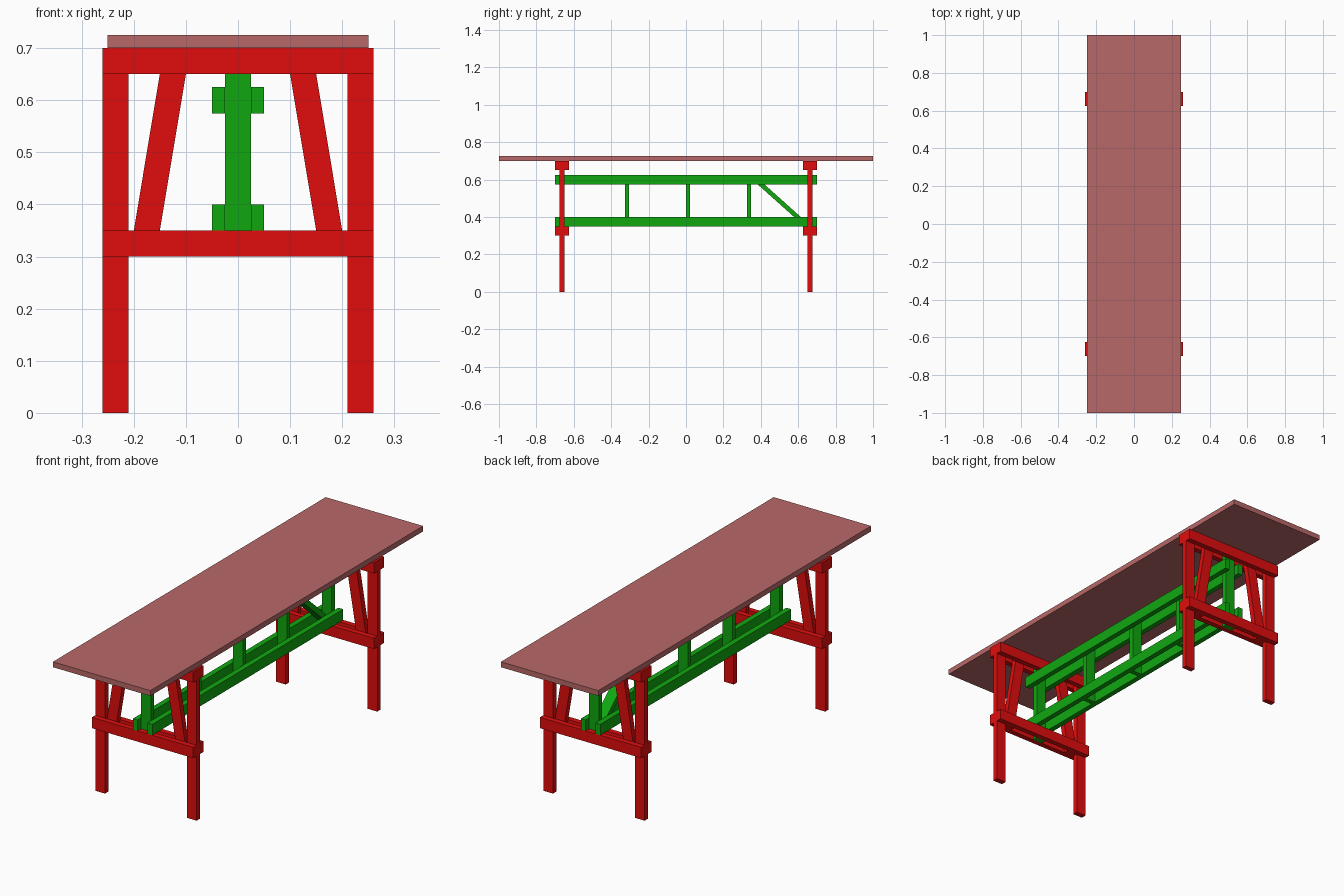
import bpy

if "Cube" in bpy.data.objects:
    bpy.data.objects.remove(bpy.data.objects["Cube"])

def material(name, rgb):
    m = bpy.data.materials.new(name)
    m.diffuse_color = (*rgb, 1)
    m.use_nodes = True
    m.node_tree.nodes["Principled BSDF"].inputs["Base Color"].default_value = m.diffuse_color
    return m

RED = material("red_paint", (0.75, 0.004, 0.004))
GREEN = material("green_paint", (0.005, 0.39, 0.005))
TOP = material("top_finish", (0.48, 0.14, 0.14))

def prism(name, a, b, mat):
    """Solid between two matching four-point outlines."""
    faces = [(3, 2, 1, 0), (4, 5, 6, 7)]
    faces += [(i, (i + 1) % 4, (i + 1) % 4 + 4, i + 4) for i in range(4)]
    me = bpy.data.meshes.new(name)
    me.from_pydata(a + b, [], faces)
    me.materials.append(mat)
    ob = bpy.data.objects.new(name, me)
    bpy.context.collection.objects.link(ob)
    return ob

def box(name, x, y, z, mat):
    rect = lambda h: [(x[0], y[0], h), (x[1], y[0], h), (x[1], y[1], h), (x[0], y[1], h)]
    return prism(name, rect(z[0]), rect(z[1]), mat)

def span(side, near, far):
    return sorted((side * near, side * far))

# Table top
box("table_top", (-0.25, 0.25), (-1, 1), (0.70, 0.725), TOP)

for end, label in ((-1, "front"), (1, "back")):
    mid = span(end, 0.65, 0.675)
    # Paired cross planks clamping the legs
    for z, level in ((0.30, "lower"), (0.65, "upper")):
        for y0, face in ((0.625, "inner"), (0.675, "outer")):
            box(f"{label}_{level}_{face}_cross_plank", (-0.26, 0.26),
                span(end, y0, y0 + 0.025), (z, z + 0.05), RED)
    for s, side in ((-1, "left"), (1, "right")):
        # Legs
        box(f"{label}_{side}_leg", span(s, 0.21, 0.26), mid, (0, 0.70), RED)
        # Slanted braces, ends held between the planks
        outline = lambda c, z: [(x, y, z) for x, y in (
            (s * c - 0.025, mid[0]), (s * c + 0.025, mid[0]),
            (s * c + 0.025, mid[1]), (s * c - 0.025, mid[1]))]
        prism(f"{label}_{side}_brace", outline(0.1833, 0.30), outline(0.1167, 0.70), RED)
    # End posts of the truss
    box(f"{label}_truss_post", (-0.025, 0.025), mid, (0.30, 0.70), GREEN)

# Long truss rails
for z0, z1, level in ((0.35, 0.40, "lower"), (0.575, 0.625, "upper")):
    for s, side in ((-1, "left"), (1, "right")):
        box(f"{level}_{side}_truss_rail", span(s, 0.025, 0.05), (-0.70, 0.70), (z0, z1), GREEN)

# Middle truss posts
for i, y in enumerate((-0.326, 0.0, 0.325)):
    box(f"middle_truss_post_{i + 1}", (-0.025, 0.025), (y, y + 0.022), (0.35, 0.625), GREEN)

# Single diagonal strut
strut = lambda c, z: [(-0.025, c - 0.018, z), (0.025, c - 0.018, z),
                      (0.025, c + 0.018, z), (-0.025, c + 0.018, z)]
prism("diagonal_strut", strut(0.652, 0.35), strut(0.350, 0.62), GREEN)
